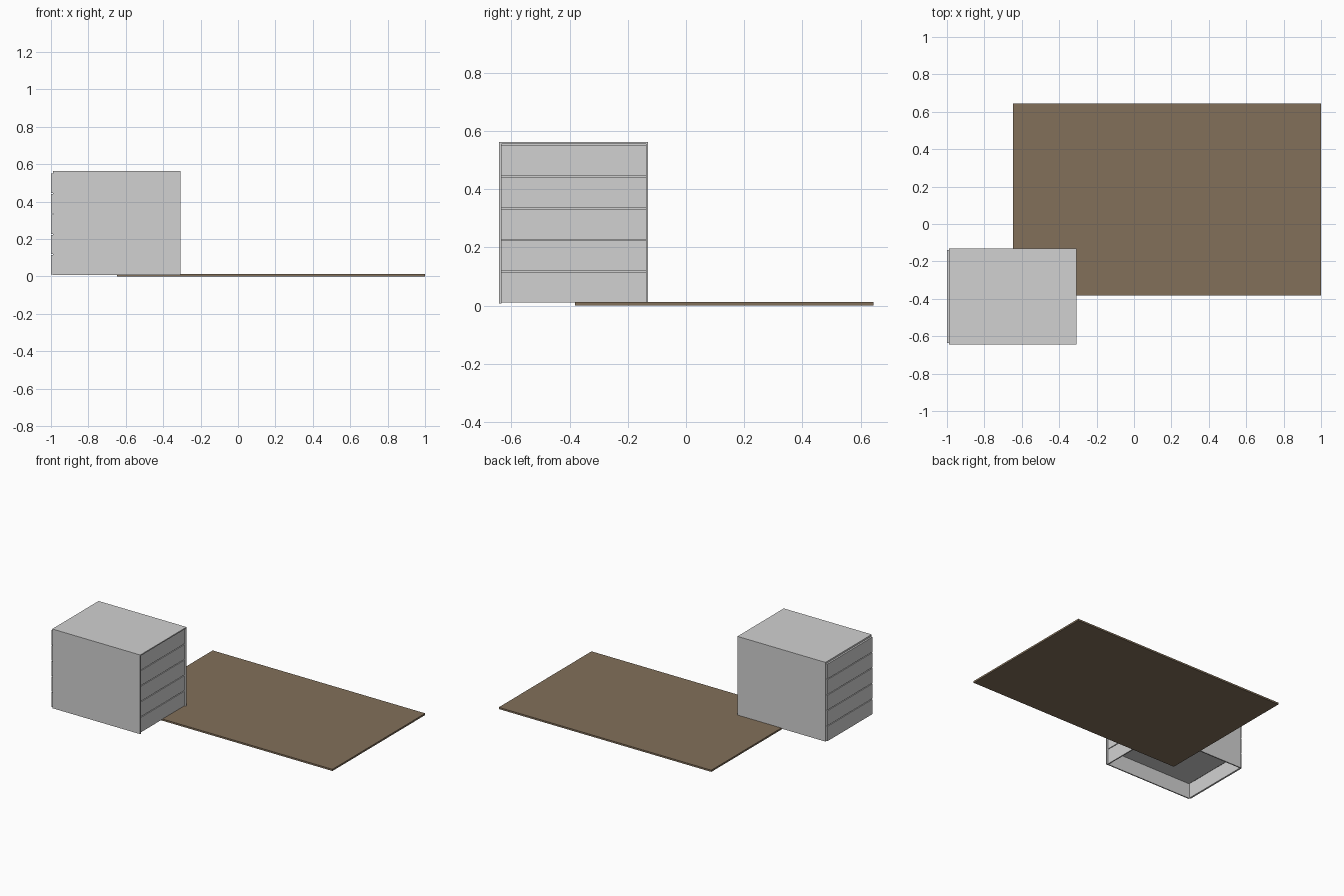
import bpy

if "Cube" in bpy.data.objects:
    bpy.data.objects.remove(bpy.data.objects["Cube"])


def material(name, rgb):
    m = bpy.data.materials.new(name)
    m.diffuse_color = (*rgb, 1.0)
    m.use_nodes = True
    m.node_tree.nodes["Principled BSDF"].inputs["Base Color"].default_value = m.diffuse_color
    return m


def box(name, x, y, z, mat):
    """Axis-aligned box from (min, max) ranges."""
    bpy.ops.mesh.primitive_cube_add(size=1, location=[(a + b) / 2 for a, b in (x, y, z)])
    ob = bpy.context.object
    ob.name = name
    ob.scale = [b - a for a, b in (x, y, z)]
    bpy.ops.object.transform_apply(location=False, rotation=False, scale=True)
    ob.data.materials.append(mat)
    return ob


grey = material("light_grey", (0.64, 0.64, 0.64))
brown = material("wood_brown", (0.224, 0.162, 0.102))

# Flat table top lying on the ground
box("table_top", (-0.648, 1.0), (-0.382, 0.645), (0.0, 0.012), brown)

# Cabinet carcass: two sides and a top, open underneath
X0, X1, Y0, Y1, Z0, Z1, T = -0.99, -0.308, -0.643, -0.13, 0.008, 0.563, 0.008
box("cabinet_side_front", (X0, X1), (Y0, Y0 + T), (Z0, Z1 - T), grey)
box("cabinet_side_back", (X0, X1), (Y1 - T, Y1), (Z0, Z1 - T), grey)
box("cabinet_top", (X0, X1), (Y0, Y1), (Z1 - T, Z1), grey)

# Closed body behind the drawers, leaving the lowest bay hollow
box("drawer_body", (X0 + 0.004, X1 - 0.018), (Y0 + T, Y1 - T), (0.113, Z1 - T), grey)

# Five drawers: proud fronts on one end, recessed panels on the other
PITCH, HEIGHT = 0.109, 0.104
for i in range(5):
    z = (0.01 + i * PITCH, 0.01 + i * PITCH + HEIGHT)
    y = (Y0 + T, Y1 - T)
    box(f"drawer_front_{i + 1}", (-1.0, X0 + 0.002), y, z, grey)
    box(f"drawer_back_{i + 1}", (X1 - 0.018, X1 - 0.01), y, z, grey)
